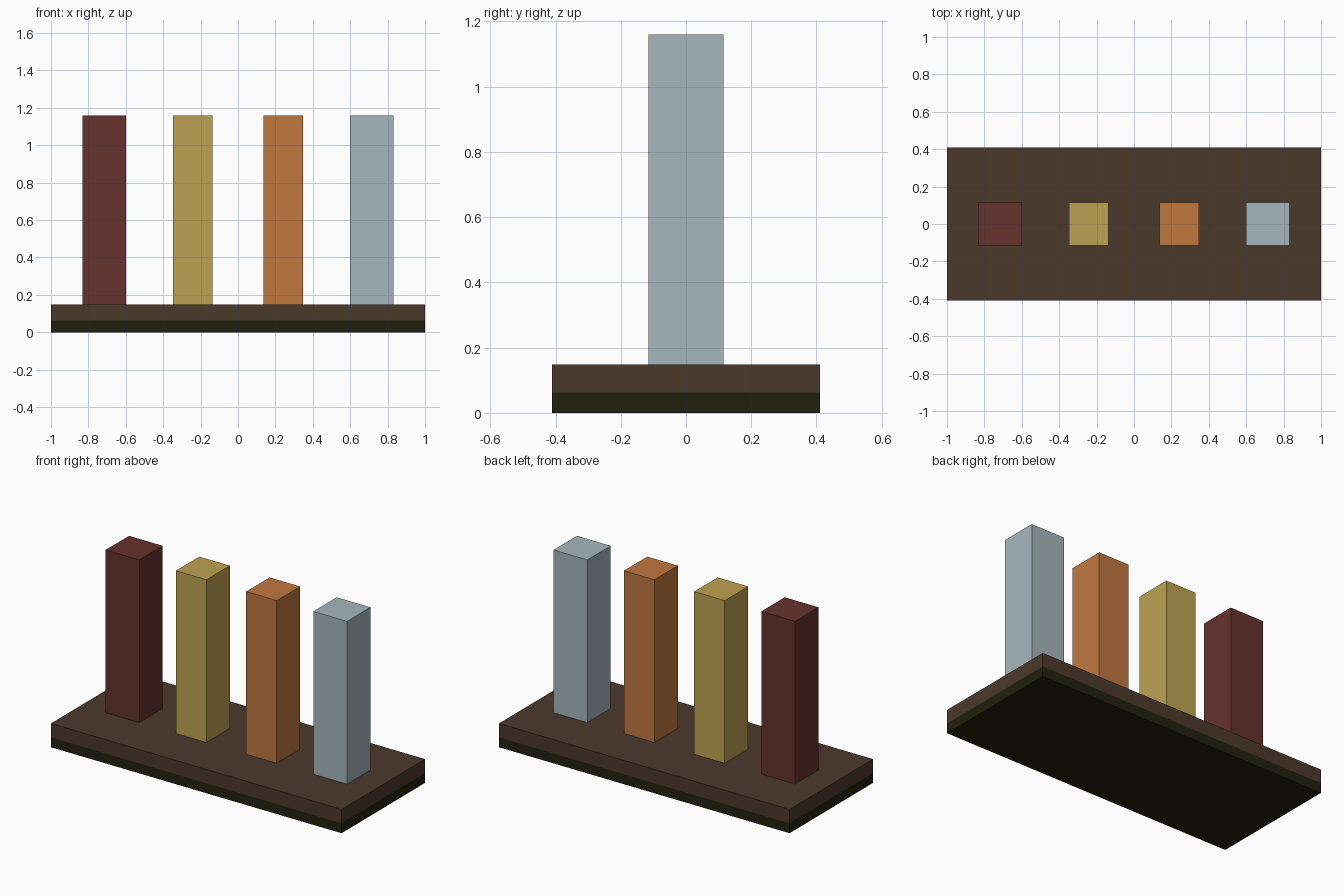
import bpy
import bmesh

cube = bpy.data.objects.get("Cube")
if cube:
    bpy.data.objects.remove(cube, do_unlink=True)


def linear(c):
    c /= 255
    return c / 12.92 if c <= 0.04045 else ((c + 0.055) / 1.055) ** 2.4


def material(name, r, g, b):
    mat = bpy.data.materials.new(name)
    colour = (linear(r), linear(g), linear(b), 1)
    mat.use_nodes = True
    mat.diffuse_color = colour
    bsdf = mat.node_tree.nodes["Principled BSDF"]
    bsdf.inputs["Base Color"].default_value = colour
    bsdf.inputs["Roughness"].default_value = 0.8
    return mat


def box(name, x, width, depth, z0, z1, mat):
    """Flat-shaded box centred on y = 0, spanning z0 to z1."""
    bm = bmesh.new()
    bmesh.ops.create_cube(bm, size=1)
    bmesh.ops.scale(bm, vec=(width, depth, z1 - z0), verts=bm.verts)
    mesh = bpy.data.meshes.new(name)
    bm.to_mesh(mesh)
    bm.free()
    mesh.materials.append(mat)
    obj = bpy.data.objects.new(name, mesh)
    obj.location = (x, 0, (z0 + z1) / 2)
    bpy.context.collection.objects.link(obj)
    return obj


# Two-layer base slab
SEAM, DECK, TOP = 0.062, 0.148, 1.16
box("base_underside", 0, 2, 0.82, 0, SEAM, material("dark olive", 32, 32, 14))
box("base_board", 0, 2, 0.82, SEAM, DECK, material("brown", 75, 57, 44))

# Row of square posts: name, centre x, width, colour
posts = [
    ("red_post", -0.715, 0.232, material("dark red", 101, 50, 45)),
    ("yellow_post", -0.242, 0.21, material("mustard yellow", 190, 162, 82)),
    ("orange_post", 0.242, 0.21, material("orange", 193, 120, 64)),
    ("grey_post", 0.715, 0.232, material("pale blue grey", 166, 183, 190)),
]
for name, x, width, mat in posts:
    box(name, x, width, 0.23, DECK, TOP, mat)
